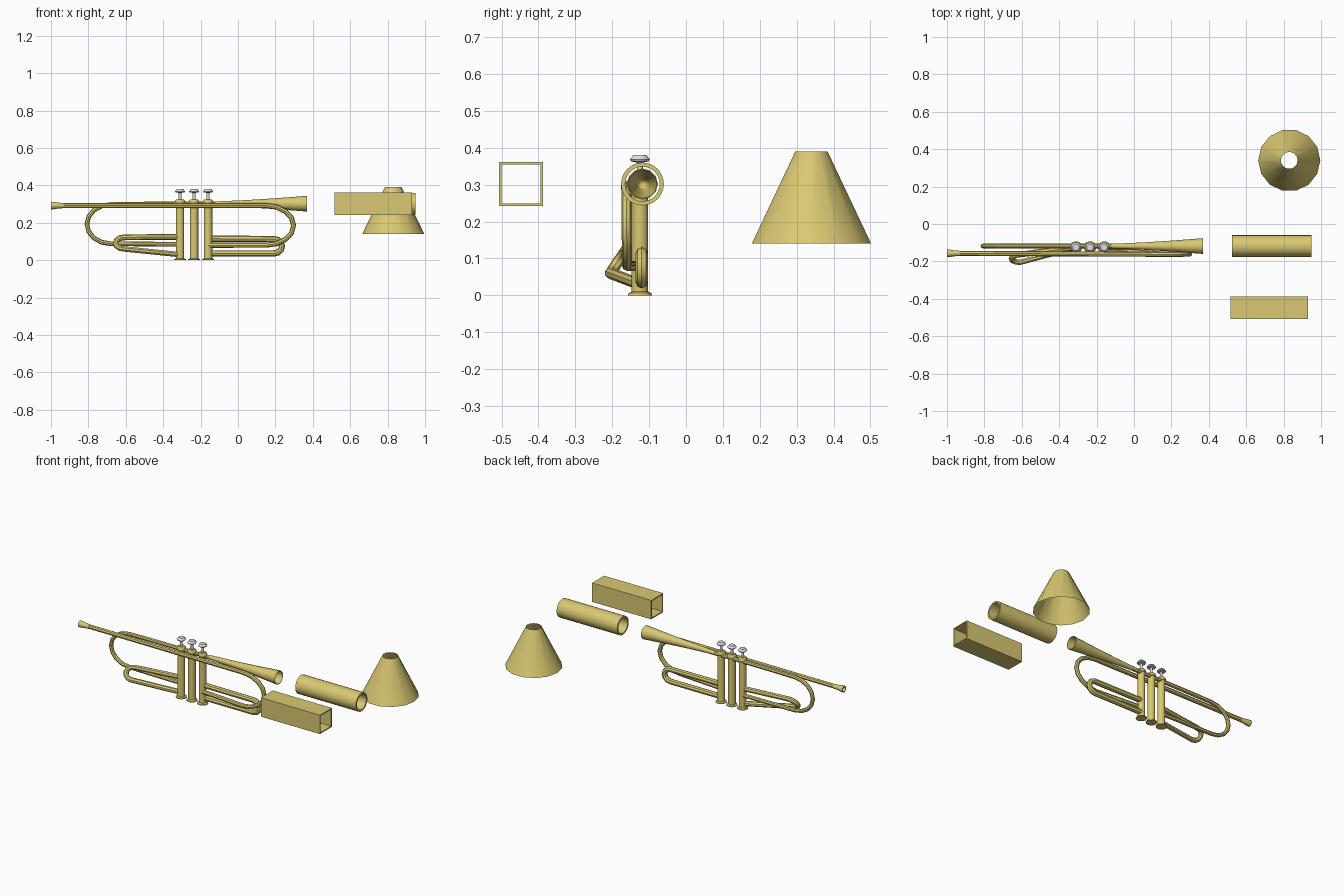
import bpy, bmesh, math
from mathutils import Vector

if "Cube" in bpy.data.objects:
    bpy.data.objects.remove(bpy.data.objects["Cube"], do_unlink=True)


def material(name, rgb):
    m = bpy.data.materials.new(name)
    m.use_nodes = True
    m.diffuse_color = (*rgb, 1)
    m.node_tree.nodes["Principled BSDF"].inputs["Base Color"].default_value = (*rgb, 1)
    return m


brass = material("brass", (0.70, 0.58, 0.17))
silver = material("silver", (0.72, 0.74, 0.78))


def select(ob):
    bpy.ops.object.select_all(action="DESELECT")
    ob.select_set(True)
    bpy.context.view_layer.objects.active = ob


def smooth(ob):
    select(ob)
    bpy.ops.object.shade_smooth_by_angle(angle=math.radians(40))


def lathe(name, profile, loc, axis="z", sides=12, mat=brass):
    """Turn (distance, radius) pairs about an axis; zero radius closes an end."""
    bm = bmesh.new()
    rings = []
    for t, r in profile:
        ring = []
        for i in range(1 if r == 0 else sides):
            a = math.tau * i / sides
            u, v = r * math.cos(a), r * math.sin(a)
            ring.append(bm.verts.new((u, v, t) if axis == "z" else (t, u, v)))
        rings.append(ring)
    for p, q in zip(rings, rings[1:]):
        for i in range(sides):
            j = (i + 1) % sides
            face = [p[i % len(p)], p[j % len(p)], q[j % len(q)], q[i % len(q)]]
            bm.faces.new(list(dict.fromkeys(face)))
    bmesh.ops.remove_doubles(bm, verts=bm.verts, dist=1e-6)
    bmesh.ops.recalc_face_normals(bm, faces=bm.faces)
    me = bpy.data.meshes.new(name)
    bm.to_mesh(me)
    bm.free()
    me.materials.append(mat)
    ob = bpy.data.objects.new(name, me)
    ob.location = loc
    bpy.context.collection.objects.link(ob)
    smooth(ob)
    return ob


def pipe(name, points, radius):
    cu = bpy.data.curves.new(name, "CURVE")
    cu.dimensions = "3D"
    cu.bevel_depth = radius
    cu.bevel_resolution = 2
    cu.use_fill_caps = True
    sp = cu.splines.new("POLY")
    sp.points.add(len(points) - 1)
    for p, co in zip(sp.points, points):
        p.co = (*co, 1)
    cu.materials.append(brass)
    ob = bpy.data.objects.new(name, cu)
    bpy.context.collection.objects.link(ob)
    select(ob)
    bpy.ops.object.convert(target="MESH")
    smooth(bpy.context.object)


def bend(top, bottom, reach, steps=8):
    """Half-ellipse from top to bottom, bulging along x by reach."""
    top, bottom = Vector(top), Vector(bottom)
    mid, half = (top + bottom) / 2, (top - bottom) / 2
    return [mid + half * math.cos(a) + Vector((reach * math.sin(a), 0, 0))
            for a in (math.pi * i / steps for i in range(steps + 1))]


valve_y = -0.125

# Long pipes with their large bends
pipe("lead_pipe", [(-0.95, -0.157, 0.292)]
     + bend((0.15, -0.162, 0.292), (0.15, -0.16, 0.08), 0.147)
     + [(-0.16, -0.135, 0.08)], 0.0135)
pipe("bell_pipe", [(-0.08, -0.118, 0.3), (-0.5, -0.118, 0.3)]
     + bend((-0.68, -0.118, 0.298), (-0.68, -0.118, 0.088), -0.128)
     + [(-0.31, -0.12, 0.085)], 0.0125)

# Small tuning slides
pipe("right_slide", [(-0.16, -0.12, 0.115)]
     + bend((0.19, -0.12, 0.113), (0.19, -0.12, 0.036), 0.045, 6)
     + [(-0.16, -0.12, 0.036)], 0.017)
pipe("left_slide", [(-0.31, valve_y, 0.125)]
     + bend((-0.61, -0.163, 0.122), (-0.61, -0.205, 0.06), -0.045, 6)
     + [(-0.31, valve_y, 0.03)], 0.0155)

# Open flared bell with a thin wall
lathe("bell", [(-0.12, 0.012), (0.05, 0.0195), (0.2, 0.029), (0.37, 0.042),
               (0.37, 0.039), (0.2, 0.026), (0.05, 0.0165), (-0.02, 0)],
      (0, -0.118, 0.302), "x")

# Hollow mouthpiece
lathe("mouthpiece", [(0.035, 0), (0.02, 0.012), (0, 0.016), (0, 0.02), (0.012, 0.02),
                     (0.035, 0.016), (0.07, 0.0135), (0.08, 0)],
      (-1, -0.157, 0.292), "x")

# Three valves, each with casing, end caps, stem and button
for label, x in (("first", -0.31), ("second", -0.235), ("third", -0.16)):
    loc = (x, valve_y, 0)
    lathe(label + "_valve", [(0, 0), (0, 0.033), (0.006, 0.031), (0.01, 0.0225),
                             (0.3, 0.0225), (0.304, 0.026), (0.318, 0.026),
                             (0.325, 0.02), (0.325, 0)], loc)
    lathe(label + "_button", [(0.32, 0), (0.32, 0.008), (0.36, 0.008), (0.363, 0.024),
                              (0.368, 0.027), (0.38, 0.018), (0.38, 0)],
          loc, mat=silver)

# Loose round tube
lathe("round_tube", [(0.525, 0.058), (0.95, 0.058), (0.95, 0.047),
                     (0.525, 0.047), (0.525, 0.058)], (0, -0.118, 0.302), "x", 24)

# Loose open cone
lathe("open_cone", [(0.14, 0.166), (0.39, 0.045)], (0.83, 0.34, 0), "z", 14)

# Loose square tube: a four-sided lathe turned by an eighth
k = math.sqrt(2)
square = lathe("square_tube", [(0.515, 0.06 * k), (0.93, 0.06 * k), (0.93, 0.053 * k),
                               (0.515, 0.053 * k), (0.515, 0.06 * k)],
               (0, -0.447, 0.302), "x", 4)
square.rotation_euler.x = math.pi / 4
